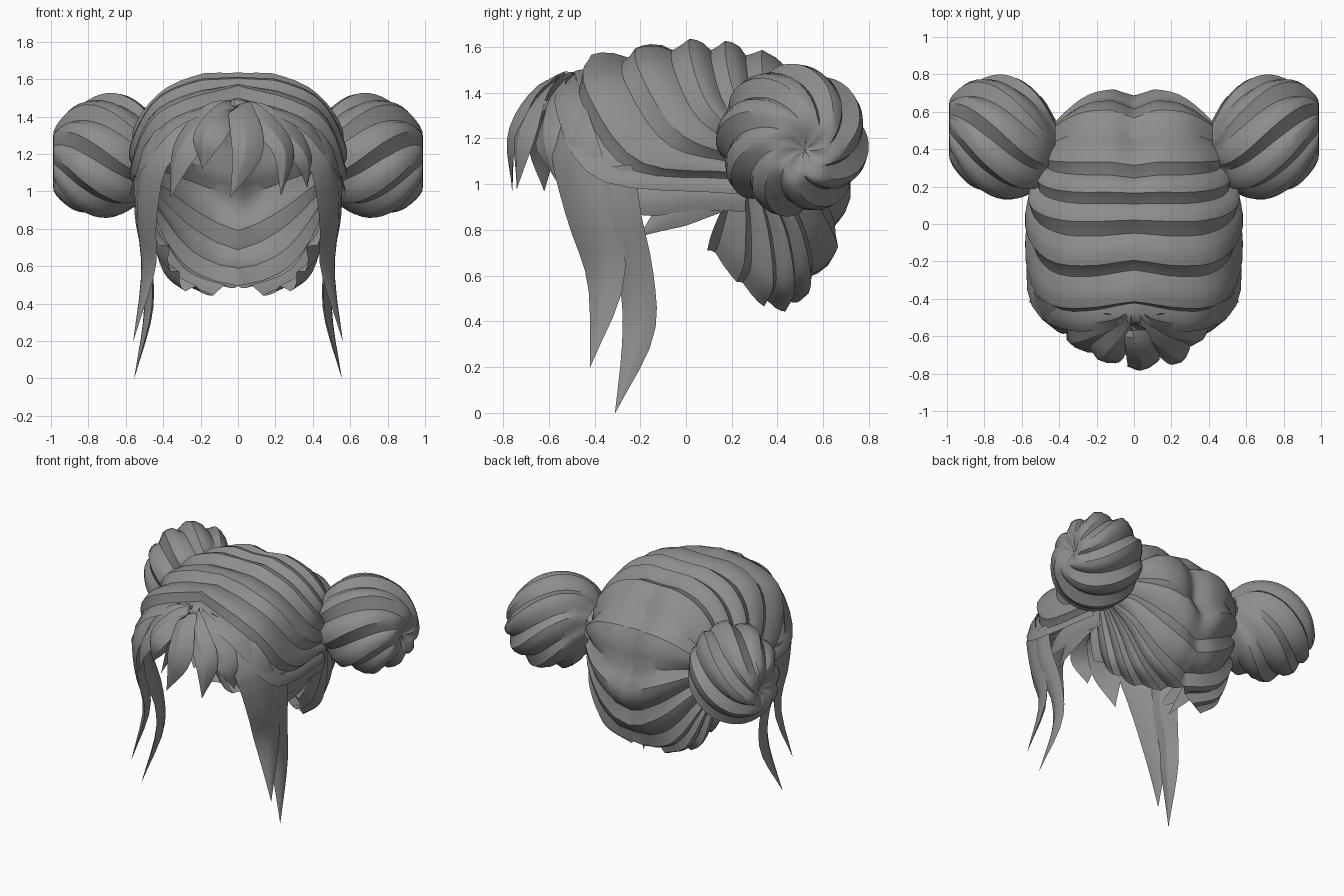
import bpy, bmesh, math
from mathutils import Vector as V

if "Cube" in bpy.data.objects:
    bpy.data.objects.remove(bpy.data.objects["Cube"])

HEAD = V((0, 0.05, 1.05))
grey = bpy.data.materials.new("hair_grey")
grey.diffuse_color = (0.27, 0.27, 0.265, 1)
grey.use_nodes = True
grey.node_tree.nodes["Principled BSDF"].inputs["Base Color"].default_value = grey.diffuse_color


def spline(pts, t):
    """Smooth curve through pts (vectors or floats), t in 0..len-1."""
    n = len(pts) - 1
    i = min(int(t), n - 1)
    f = t - i
    b, c = pts[i], pts[i + 1]
    a = pts[i - 1] if i > 0 else b * 2 - c
    d = pts[i + 2] if i + 2 <= n else c * 2 - b
    return (b * 2 + (c - a) * f + (a * 2 - b * 5 + c * 4 - d) * f ** 2
            + (b * 3 - a - c * 3 + d) * f ** 3) * 0.5


def grid_object(name, rows, wrap=False, mirror=True, angle=32):
    """Skin a grid of points, with optional closed rows and x mirror."""
    bm = bmesh.new()
    vs = [[bm.verts.new(p) for p in r] for r in rows]
    n = len(rows[0])
    for a, b in zip(vs, vs[1:]):
        for j in range(n if wrap else n - 1):
            k = (j + 1) % n
            bm.faces.new((a[j], a[k], b[k], b[j]))
    bmesh.ops.remove_doubles(bm, verts=bm.verts, dist=0.0005)
    bmesh.ops.recalc_face_normals(bm, faces=bm.faces)
    mid = HEAD if not wrap else sum((v.co for v in bm.verts), V()) / len(bm.verts)
    if sum(f.normal.dot(f.calc_center_median() - mid) * f.calc_area() for f in bm.faces) < 0:
        bmesh.ops.reverse_faces(bm, faces=bm.faces)
    me = bpy.data.meshes.new(name)
    bm.to_mesh(me)
    bm.free()
    me.materials.append(grey)
    ob = bpy.data.objects.new(name, me)
    bpy.context.collection.objects.link(ob)
    bpy.ops.object.select_all(action='DESELECT')
    bpy.context.view_layer.objects.active = ob
    ob.select_set(True)
    bpy.ops.object.shade_smooth_by_angle(angle=math.radians(angle))
    if mirror:
        m = ob.modifiers.new("mirror", 'MIRROR')
        m.merge_threshold = 0.002
    return ob


# one strand's cross profile: sharp crest, rounded back, steep rise to the next crest
SAW = [(0, 0.03), (0.2, 0.027), (0.42, 0.012), (0.66, -0.022), (0.84, 0.0)]

# cap: strands running from the centre parting to the bun root, front to nape
STRANDS = [
    ((0, -.50, 1.45), (.33, -.55, 1.32), (.55, -.37, 1.02), (.52, .22, .96)),
    ((0, -.41, 1.56), (.42, -.42, 1.40), (.56, -.20, 1.10), (.53, .22, 1.05)),
    ((0, -.20, 1.62), (.40, -.20, 1.49), (.56, -.03, 1.22), (.53, .24, 1.11)),
    ((0, .02, 1.65), (.36, .02, 1.54), (.54, .10, 1.33), (.52, .28, 1.17)),
    ((0, .32, 1.59), (.28, .32, 1.52), (.44, .33, 1.38), (.48, .36, 1.22)),
    ((0, .58, 1.36), (.25, .58, 1.34), (.42, .50, 1.24), (.47, .42, 1.17)),
    ((0, .70, .96), (.23, .67, 1.05), (.41, .53, 1.11), (.47, .43, 1.10)),
    ((0, .66, .68), (.24, .61, .82), (.41, .51, .98), (.48, .40, 1.04)),
    ((0, .50, .50), (.26, .53, .61), (.42, .48, .83), (.48, .36, 1.0)),
    ((.27, .33, .49), (.38, .37, .58), (.45, .35, .80), (.49, .30, 1.0)),
    ((.40, .09, .73), (.44, .11, .80), (.48, .15, .89), (.50, .20, .98)),
]
cols = [[V(s[j]) for s in STRANDS] for j in range(4)]
us = []
for k in range(10):
    n = 2 if k in (3, 8, 9) else 1
    us += [(k + (i + f) / n, d) for i in range(n) for f, d in SAW]
us.append((10, 0.03))
rows = []
for u, d in us:
    key = [spline(c, u) for c in cols]
    groove = 0.045 * max(0, min(1, 8.5 - u)) * min(1, u / 2)
    row = []
    for j in range(16):
        v = (j / 15) ** 1.2
        p = spline(key, v * 3)
        out = (p - HEAD).normalized()
        p = p + out * (d * (1 - 0.5 * v) - groove * max(0, 1 - 7 * v))
        p.x = max(p.x, 0)
        if j == 0 and u <= 8:
            p.x = 0
        row.append(p)
    rows.append(row)
grid_object("hair_cap", rows)

# buns: twisted ridged balls with a dimpled, star-shaped outer tip
PROFILE = [V(p) for p in ((.42, .12, 0), (.50, .235, 0), (.61, .295, 0), (.73, .305, 0),
                          (.85, .27, 0), (.94, .20, 0), (.99, .12, 0), (.95, .002, 0))]
RIDGES = 8
rows = []
for i in range(24):
    t = i / 23
    q = spline(PROFILE, t * 7)
    row = []
    for k in range(RIDGES):
        for f, d in SAW:
            a = -2 * math.pi * (k + f) / RIDGES - 2.1 * t
            r = max(q.y, 0.002) * (1 + (2.4 + 3.5 * t * t) * d)
            row.append(V((q.x, .43 + .09 * t + r * math.cos(a), 1.22 - .07 * t + r * math.sin(a))))
    rows.append(row)
grid_object("bun", rows, wrap=True)


def lock(name, path, widths, mirror=True, thick=0.38, inner=0.1, turn=0.4):
    """Tapered ridged lock of hair; widths are half widths along the path."""
    pts = [V(p) for p in path]
    n, steps, rows = len(pts) - 1, 14, []
    for i in range(steps + 1):
        t = n * i / steps
        p = spline(pts, t)
        tan = (spline(pts, min(t + .05, n)) - spline(pts, max(t - .05, 0))).normalized()
        out = V((p.x, turn * (p.y - 0.05), 0))
        side = tan.cross(out).normalized()
        out = side.cross(tan)
        w = max(spline(widths, t), 0.001)
        rows.append([p + side * w * a + out * w * b for a, b in
                     ((-1, 0), (-.45, thick * .75), (.15, thick), (1, 0), (.1, -inner))])
    return grid_object(name, rows, wrap=True, mirror=mirror)


# side locks framing the face
lock("side_lock_front", [(.10, -.49, 1.43), (.42, -.50, 1.22), (.49, -.42, .90),
                         (.48, -.35, .58), (.56, -.42, .20)], [.05, .12, .125, .09, 0],
     thick=.3, inner=.25, turn=.55)
lock("side_lock_rear", [(.52, -.32, 1.08), (.51, -.30, .85), (.48, -.22, .60),
                        (.48, -.21, .34), (.555, -.31, 0)], [.10, .11, .08, .07, 0],
     thick=.35, inner=.3)

# short wisps swept forward from the bun root
lock("ear_wisp_upper", [(.50, .26, .95), (.52, .04, .95), (.51, -.16, .93), (.48, -.32, .88)],
     [.07, .065, .07, 0], thick=.25)
lock("ear_wisp_lower", [(.50, .16, .92), (.50, -.04, .88), (.47, -.21, .77)],
     [.04, .07, 0], thick=.25)

# fringe fanning out from the front of the parting
ROOT = (0, -.46, 1.44)
FRINGE = [
    ("centre", (.02, -.62, 1.42), (.05, -.745, 1.22), (-.04, -.76, .97), .085),
    ("right_inner", (.10, -.60, 1.40), (.24, -.70, 1.22), (.23, -.74, .98), .075),
    ("right_outer", (.16, -.56, 1.38), (.34, -.59, 1.20), (.37, -.57, 1.02), .09),
    ("left_inner", (-.08, -.60, 1.40), (-.16, -.70, 1.28), (-.19, -.70, 1.12), .09),
    ("left_outer", (-.15, -.56, 1.39), (-.29, -.62, 1.20), (-.36, -.62, .97), .095),
]
for name, a, b, tip, w in FRINGE:
    lock("fringe_" + name, [ROOT, a, b, tip], [.05, w * .85, w, 0], mirror=False)
